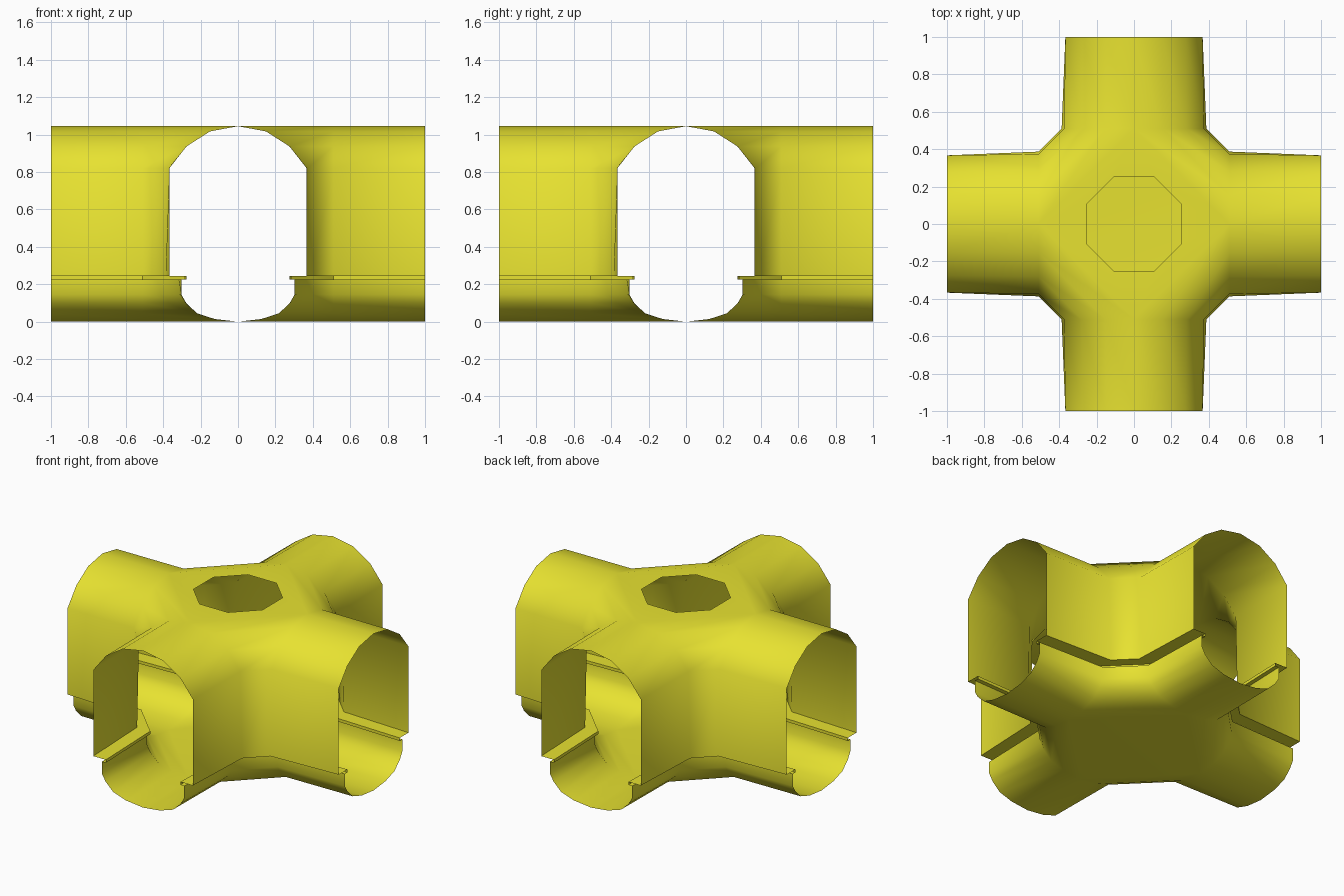
import bpy, bmesh, math

if "Cube" in bpy.data.objects:
    bpy.data.objects.remove(bpy.data.objects["Cube"])

mat = bpy.data.materials.new("yellow_pipe")
mat.diffuse_color = (0.8, 0.76, 0.03, 1)
mat.use_nodes = True
mat.node_tree.nodes["Principled BSDF"].inputs["Base Color"].default_value = mat.diffuse_color
BEND = 0.51      # where each arm starts to turn into its neighbour


def turn(p, q):
    """Rotate a point by q quarter turns about z."""
    x, y, z = p
    for _ in range(q):
        x, y = -y, x
    return (x, y, z)


def sweep_corners(bm, profile):
    """Sweep (end half-width, bend half-width, z) round the four corners."""
    for q in range(4):
        rows = []
        for h, b, z in profile:
            path = [(1, h, z), (BEND, b, z), (b, BEND, z), (h, 1, z)]
            rows.append([bm.verts.new(turn(p, q)) for p in path])
        for r0, r1 in zip(rows, rows[1:]):
            for i in range(3):
                bm.faces.new((r0[i], r0[i + 1], r1[i + 1], r1[i]))


def finish(bm, name, angle=60):
    bmesh.ops.remove_doubles(bm, verts=bm.verts, dist=0.0005)
    bmesh.ops.recalc_face_normals(bm, faces=bm.faces)
    me = bpy.data.meshes.new(name)
    bm.to_mesh(me)
    bm.free()
    me.materials.append(mat)
    ob = bpy.data.objects.new(name, me)
    bpy.context.collection.objects.link(ob)
    bpy.ops.object.select_all(action='DESELECT')
    ob.select_set(True)
    bpy.context.view_layer.objects.active = ob
    bpy.ops.object.shade_smooth_by_angle(angle=math.radians(angle))


# Upper vault: walls and arched roof, with an open octagonal manhole
bm = bmesh.new()
top = 1.045
sweep_corners(bm, [(0.367, 0.387, 0.245), (0.367, 0.374, 0.82),
                   (0.275, 0.28, 0.937), (0.15, 0.153, 1.017), (0, 0, top)])
for q in range(4):
    quad = [(BEND, 0, top), (0, BEND, top), (0.105, 0.255, top), (0.255, 0.105, top)]
    tri = [(BEND, 0, top), (0.255, 0.105, top), (0.255, -0.105, top)]
    for pts in (quad, tri):
        bm.faces.new([bm.verts.new(turn(p, q)) for p in pts])
finish(bm, "upper_vault")

# Narrow ledges between the walls and the channel
bm = bmesh.new()
sweep_corners(bm, [(0.367, 0.387, 0.245), (0.275, 0.29, 0.245),
                   (0.275, 0.29, 0.225), (0.303, 0.318, 0.225)])
finish(bm, "ledge", 40)

# Lower channel: rounded trough with a closed floor in the middle
bm = bmesh.new()
sweep_corners(bm, [(0.303, 0.318, 0.225), (0.303, 0.312, 0.145),
                   (0.277, 0.285, 0.1), (0.22, 0.225, 0.045),
                   (0.125, 0.128, 0.014), (0, 0, 0)])
bm.faces.new([bm.verts.new(turn((BEND, 0, 0), q)) for q in range(4)])
finish(bm, "lower_channel")
